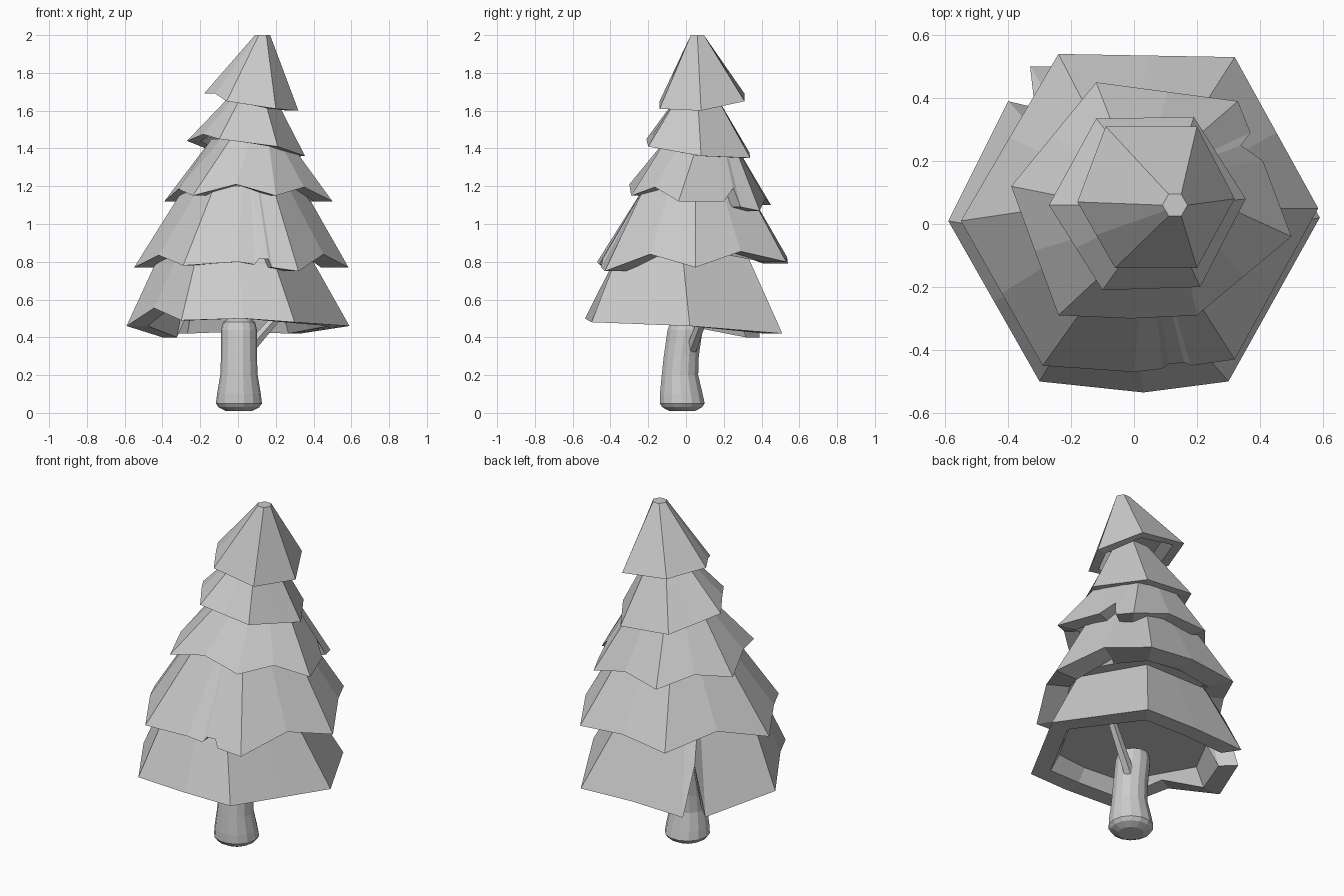
import bpy, bmesh, math
from mathutils import Vector

if "Cube" in bpy.data.objects:
    bpy.data.objects.remove(bpy.data.objects["Cube"])


def make_object(name, bm):
    bmesh.ops.recalc_face_normals(bm, faces=bm.faces)
    mesh = bpy.data.meshes.new(name)
    bm.to_mesh(mesh)
    bm.free()
    ob = bpy.data.objects.new(name, mesh)
    bpy.context.collection.objects.link(ob)
    return ob


def loft(bm, rings):
    """Join closed rings of equal length and cap both ends."""
    rows = [[bm.verts.new(p) for p in ring] for ring in rings]
    for a, b in zip(rows, rows[1:]):
        n = len(a)
        for i in range(n):
            j = (i + 1) % n
            bm.faces.new((a[i], a[j], b[j], b[i]))
    bm.faces.new(rows[0])
    bm.faces.new(rows[-1])


def tier(name, top, radius, corners, mids, cavity=0.08, wall=0.78):
    """Thick six-sided skirt. mids: raise of each edge middle, or explicit extra rim points."""
    top = Vector(top)
    corners = [Vector(c) for c in corners]
    hexa = [top + radius * Vector((math.cos(i * math.pi / 3), math.sin(i * math.pi / 3), 0))
            for i in range(6)]
    rim, upper = [], []
    for i in range(6):
        a, b = corners[i], corners[(i + 1) % 6]
        m = mids[i]
        extra = [Vector(p) for p in m] if isinstance(m, list) else [(a + b) / 2 + Vector((0, 0, m))]
        pts = [a] + extra
        for k, p in enumerate(pts):
            e = (b - a).to_2d()
            t = (p - a).to_2d().dot(e) / e.length_squared
            t = min(max(t, k * 0.02), 0.98)
            rim.append(p)
            upper.append(hexa[i].lerp(hexa[(i + 1) % 6], t))
    mid = sum(corners, Vector()) / 6

    def inset(p, c, s, z):
        return Vector((c.x + (p.x - c.x) * s, c.y + (p.y - c.y) * s, z))

    # cavity follows the lean of the outer skirt
    f = cavity / (top.z - mid.z)
    lean = mid.lerp(top, f)
    inner = [inset(p, mid, wall, p.z) for p in rim]
    ceiling = [inset(p.lerp(u, f), lean, wall, lean.z) for p, u in zip(rim, upper)]
    bm = bmesh.new()
    loft(bm, [upper, rim, inner, ceiling])
    return make_object(name, bm)


# Foliage tiers; corners run right, back right, back left, left, front left, front right
tier("foliage_top", (.13, .06, 2.0), .04,
     [(.32, .08, 1.60), (.20, .31, 1.65), (-.09, .31, 1.69),
      (-.18, .07, 1.69), (-.06, -.14, 1.65), (.20, -.14, 1.61)],
     [0, 0, 0, .02, 0, 0])
tier("foliage_upper", (.08, .06, 1.70), .10,
     [(.355, .08, 1.36), (.19, .34, 1.35), (-.12, .335, 1.38),
      (-.27, .06, 1.44), (-.10, -.21, 1.45), (.21, -.20, 1.41)],
     [0, 0, 0, .03, 0, 0])
tier("foliage_middle", (.06, .07, 1.45), .20,
     [(.50, -.04, 1.12), (.33, .39, 1.07), (-.12, .45, 1.10),
      (-.39, .12, 1.12), (-.24, -.29, 1.15), (.20, -.29, 1.15)],
     [[(.41, .20, 1.12), (.34, .25, 1.19), (.37, .29, 1.09)],
      .05, .05, .05, [(-.01, -.30, 1.21)], .06])
tier("foliage_lower", (.03, .05, 1.20), .31,
     [(.585, .05, .77), (.32, .53, .80), (-.24, .54, .79),
      (-.55, .01, .77), (-.29, -.45, .78), (.32, -.43, .75)],
     [.07, .03, .08, .06,
      [(0, -.47, .80), (.09, -.46, .785), (.11, -.445, .815), (.16, -.44, .815), (.18, -.45, .77)],
      .08], cavity=.06, wall=.74)
tier("foliage_bottom", (-.02, -.02, .85), .39,
     [(.59, .02, .46), (.33, .51, .42), (-.33, .50, .42),
      (-.59, .01, .46), (-.30, -.50, .49), (.30, -.50, .48)],
     [0, .01, [(-.315, .37, .67), (-.40, .39, .40)], .08, [(.03, -.535, .50)], 0],
     cavity=.12, wall=.81)

# Trunk: rounded ends, slight bend backwards
profile = [(.01, .005, -.02, .07), (.03, .005, -.02, .108), (.05, .005, -.02, .122),
           (.10, .005, -.025, .116), (.20, .005, -.032, .099), (.30, .005, -.025, .095),
           (.44, .005, -.005, .095), (.48, .005, 0, .085), (.50, .005, 0, .055)]
bm = bmesh.new()
loft(bm, [[(x + r * math.cos(k * math.tau / 14), y + r * math.sin(k * math.tau / 14), z)
           for k in range(14)] for z, x, y, r in profile])
make_object("trunk", bm)

# Small twig rising from the trunk
start, end = Vector((.06, .03, .34)), Vector((.27, .12, .58))
axis = end - start
bm = bmesh.new()
bmesh.ops.create_cone(bm, cap_ends=True, segments=5, radius1=.03, radius2=.022, depth=axis.length)
twig = make_object("twig", bm)
twig.location = (start + end) / 2
twig.rotation_euler = axis.to_track_quat('Z', 'Y').to_euler()
